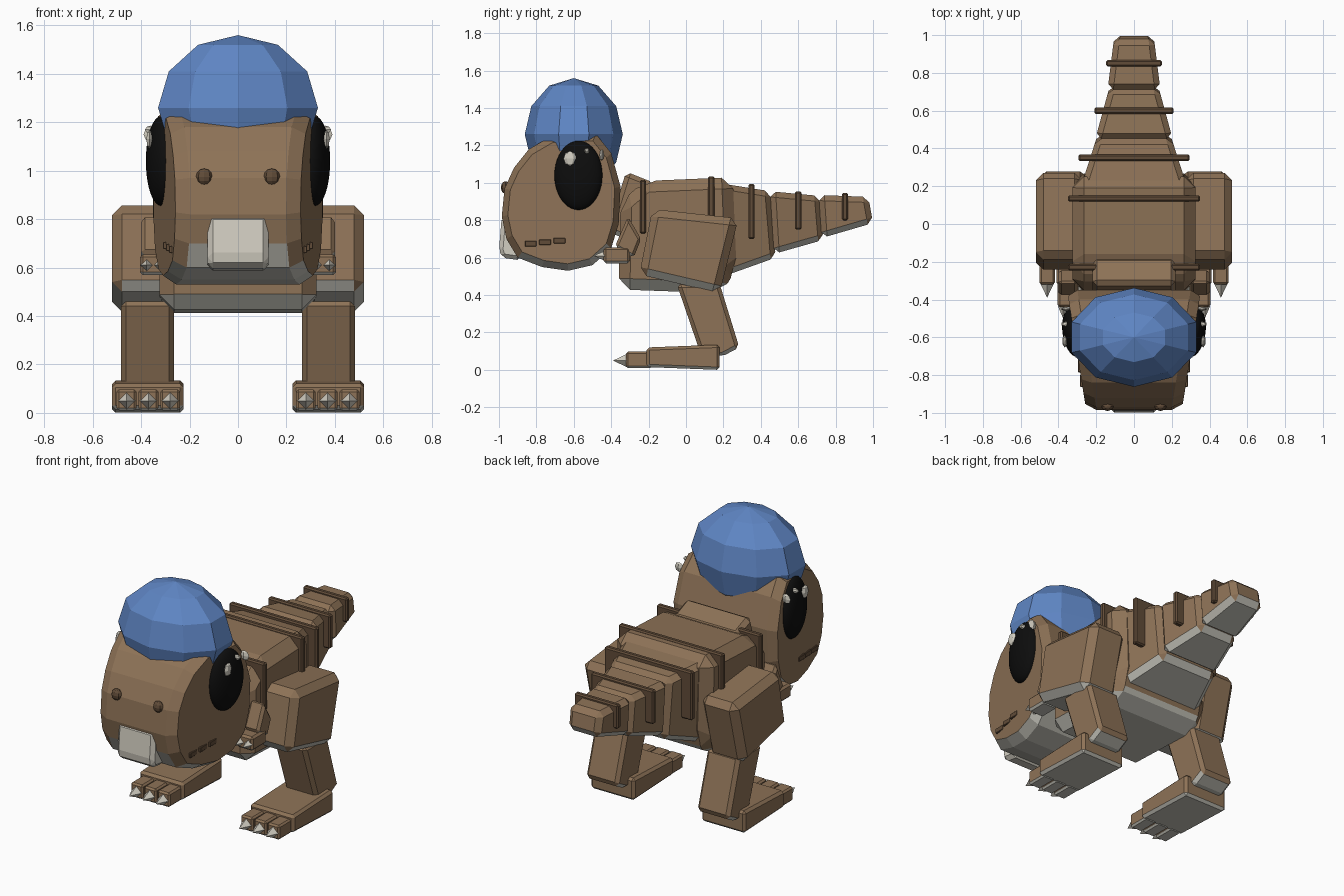
import bpy
import bmesh
from math import radians
from mathutils import Matrix, Vector

cube = bpy.data.objects.get("Cube")
if cube:
    bpy.data.objects.remove(cube, do_unlink=True)


def material(name, rgb):
    m = bpy.data.materials.new(name)
    m.use_nodes = True
    col = (*rgb, 1)
    m.diffuse_color = col
    m.node_tree.nodes["Principled BSDF"].inputs["Base Color"].default_value = col
    return m


BROWN = material("brown hide", (0.27, 0.17, 0.095))
BELLY = material("pale belly", (0.56, 0.55, 0.49))
DARK = material("dark brown", (0.12, 0.072, 0.04))
BLUE = material("blue cap", (0.115, 0.24, 0.56))
BLACK = material("black", (0.004, 0.004, 0.004))
IVORY = material("ivory", (0.65, 0.62, 0.54))


def finish(name, bm, mats, mirror=False, smooth=False):
    """Make the object; with two materials the underside takes the second."""
    bmesh.ops.recalc_face_normals(bm, faces=bm.faces)
    bm.normal_update()
    for f in bm.faces:
        f.smooth = smooth
        if len(mats) > 1 and f.normal.z < -0.5:
            f.material_index = 1
    me = bpy.data.meshes.new(name)
    bm.to_mesh(me)
    bm.free()
    for m in mats:
        me.materials.append(m)
    ob = bpy.data.objects.new(name, me)
    bpy.context.collection.objects.link(ob)
    if mirror:
        mod = ob.modifiers.new("mirror", 'MIRROR')
        mod.use_mirror_merge = False
    return ob


HIDE = (BROWN, BELLY)


def slab(name, profile, x0, x1, bevel=0.03, mats=HIDE, mirror=False, end_width=1):
    """Side profile (y, z) pulled across x, tapered toward the back, bevelled."""
    bm = bmesh.new()
    ys = [p[0] for p in profile]
    lo, span = min(ys), max(ys) - min(ys)
    rings = []
    for x in (x0, x1):
        rings.append([bm.verts.new((x * (1 + (end_width - 1) * (y - lo) / span), y, z))
                      for y, z in profile])
    n = len(profile)
    for ring in rings:
        bm.faces.new(ring)
    for i in range(n):
        j = (i + 1) % n
        bm.faces.new((rings[0][i], rings[0][j], rings[1][j], rings[1][i]))
    bmesh.ops.bevel(bm, geom=bm.edges[:], offset=bevel, segments=1,
                    affect='EDGES', clamp_overlap=True)
    return finish(name, bm, mats, mirror)


def box(name, x0, x1, y0, y1, z0, z1, **kw):
    return slab(name, [(y0, z0), (y1, z0), (y1, z1), (y0, z1)], x0, x1, **kw)


def ball(name, centre, radii, mat, segs, rings, turn=0, **kw):
    bm = bmesh.new()
    mtx = (Matrix.Translation(centre) @ Matrix.Rotation(radians(turn), 4, 'Z')
           @ Matrix.Diagonal((*radii, 1)))
    bmesh.ops.create_uvsphere(bm, u_segments=segs, v_segments=rings, radius=1, matrix=mtx)
    return finish(name, bm, [mat], **kw)


def claw(name, x, y, z, r, length):
    bm = bmesh.new()
    mtx = (Matrix.Translation((x, y - length / 2, z))
           @ Matrix.Rotation(radians(90), 4, 'X'))
    bmesh.ops.create_cone(bm, cap_ends=True, segments=4, radius1=r, radius2=0,
                          depth=length, matrix=mtx)
    return finish(name, bm, [IVORY], mirror=True)


# Head: rounded side profile, chamfered toward slanting cheeks
head = [(-0.48, 1.26), (-0.40, 1.16), (-0.35, 0.98), (-0.36, 0.78), (-0.40, 0.65),
        (-0.50, 0.56), (-0.63, 0.53), (-0.77, 0.55), (-0.90, 0.60), (-0.96, 0.70),
        (-0.985, 0.82), (-0.97, 0.97), (-0.92, 1.08), (-0.84, 1.18), (-0.72, 1.25)]
mid = Vector((-0.66, 0.9))


def cheek(y):
    return 0.35 + 0.16 * (y + 0.38)


bm = bmesh.new()
rings = []
for side, outer in ((-1, True), (-1, False), (1, False), (1, True)):
    ring = []
    for p in head:
        y, z = mid + (Vector(p) - mid) * (0.9 if outer else 1)
        w = cheek(y) if outer else 0.3 + 0.16 * (y + 0.35)
        ring.append(bm.verts.new((side * w, y, z)))
    rings.append(ring)
for a, b in zip(rings, rings[1:]):
    for i in range(len(head)):
        j = (i + 1) % len(head)
        bm.faces.new((a[i], a[j], b[j], b[i]))
bm.faces.new(rings[0])
bm.faces.new(rings[-1])
finish("head", bm, HIDE)

# Face details
ball("cap", (0, -0.6, 1.26), (0.347, 0.262, 0.3), BLUE, 10, 6)
ball("eye", (0.318, -0.575, 1.04), (0.06, 0.13, 0.185), BLACK, 32, 20, -9,
     mirror=True, smooth=True)
ball("eye_glint_large", (0.366, -0.62, 1.13), (0.014, 0.035, 0.04), IVORY, 6, 4, mirror=True)
ball("eye_glint_small", (0.36, -0.53, 1.17), (0.028, 0.014, 0.016), IVORY, 6, 4, mirror=True)
ball("eye_glint_rear", (0.36, -0.45, 1.15), (0.03, 0.012, 0.03), IVORY, 4, 4, mirror=True)
ball("nostril", (0.14, -0.965, 0.975), (0.034, 0.025, 0.034), DARK, 8, 6, mirror=True)
slab("tooth", [(-0.88, 0.585), (-0.985, 0.6), (-1, 0.64), (-0.985, 0.82), (-0.9, 0.82)],
     -0.125, 0.125, bevel=0.022, mats=[IVORY])
for i in range(3):
    y = -0.83 + 0.077 * i
    x = cheek(y)
    box(f"cheek_mark_{i + 1}", x - 0.02, x + 0.007, y - 0.032, y + 0.032,
        0.66 + 0.008 * i, 0.69 + 0.008 * i, bevel=0.003, mats=[DARK], mirror=True)

# Neck and torso
slab("neck", [(-0.42, 0.74), (-0.23, 0.66), (-0.17, 1.0), (-0.32, 1.06)],
     -0.22, 0.22, bevel=0.025)
slab("torso", [(-0.36, 0.43), (0.19, 0.41), (0.27, 0.54), (0.25, 1.03),
               (-0.22, 1.01), (-0.35, 0.9)], -0.325, 0.325, bevel=0.06)

# Tail segments, each narrower than the last
tail = [((0.2, 0.5), (0.48, 0.6), (0.45, 0.955), (0.2, 0.995), 0.28, 0.68),
        ((0.47, 0.62), (0.735, 0.695), (0.715, 0.93), (0.45, 0.955), 0.205, 0.62),
        ((0.725, 0.705), (1.0, 0.785), (0.975, 0.925), (0.71, 0.935), 0.14, 0.74)]
for i, (a, b, c, d, w, taper) in enumerate(tail):
    slab(f"tail_segment_{i + 1}", [a, b, c, d], -w, w, bevel=0.03, end_width=taper)

# Dark bands across the back and tail
bands = [(-0.23, 0.35, 0.73, 1.015), (0.135, 0.35, 0.7, 1.035), (0.35, 0.295, 0.7, 0.995),
         (0.6, 0.21, 0.75, 0.955), (0.85, 0.147, 0.8, 0.945)]
for i, (y, w, z0, z1) in enumerate(bands):
    box(f"back_band_{i + 1}", -w, w, y - 0.017, y + 0.017, z0, z1, bevel=0.008, mats=[DARK])

# Legs and feet
slab("thigh", [(-0.18, 0.86), (0.28, 0.81), (0.18, 0.41), (-0.25, 0.51)],
     0.275, 0.52, bevel=0.04, mirror=True)
slab("shin", [(-0.05, 0.46), (0.18, 0.46), (0.285, 0.12), (0.19, 0.07), (0.07, 0.11)],
     0.265, 0.483, bevel=0.02, mirror=True)
slab("foot", [(-0.21, 0.12), (0.18, 0.135), (0.18, 0), (-0.21, 0.015)],
     0.225, 0.52, bevel=0.015, mirror=True)
for i in range(3):
    x = 0.28 + 0.09 * i
    box(f"toe_{i + 1}", x - 0.041, x + 0.041, -0.32, -0.18, 0.01, 0.097,
        bevel=0.01, mirror=True)
    claw(f"toe_claw_{i + 1}", x, -0.315, 0.05, 0.036, 0.075)

# Small arms
slab("upper_arm", [(-0.31, 0.82), (-0.24, 0.7), (-0.28, 0.6), (-0.38, 0.66)],
     0.3, 0.4, bevel=0.015, mirror=True)
box("forearm", 0.295, 0.405, -0.44, -0.3, 0.57, 0.655, bevel=0.012, mirror=True)
for i in range(2):
    claw(f"hand_claw_{i + 1}", 0.322 + 0.055 * i, -0.435, 0.61, 0.026, 0.06)
